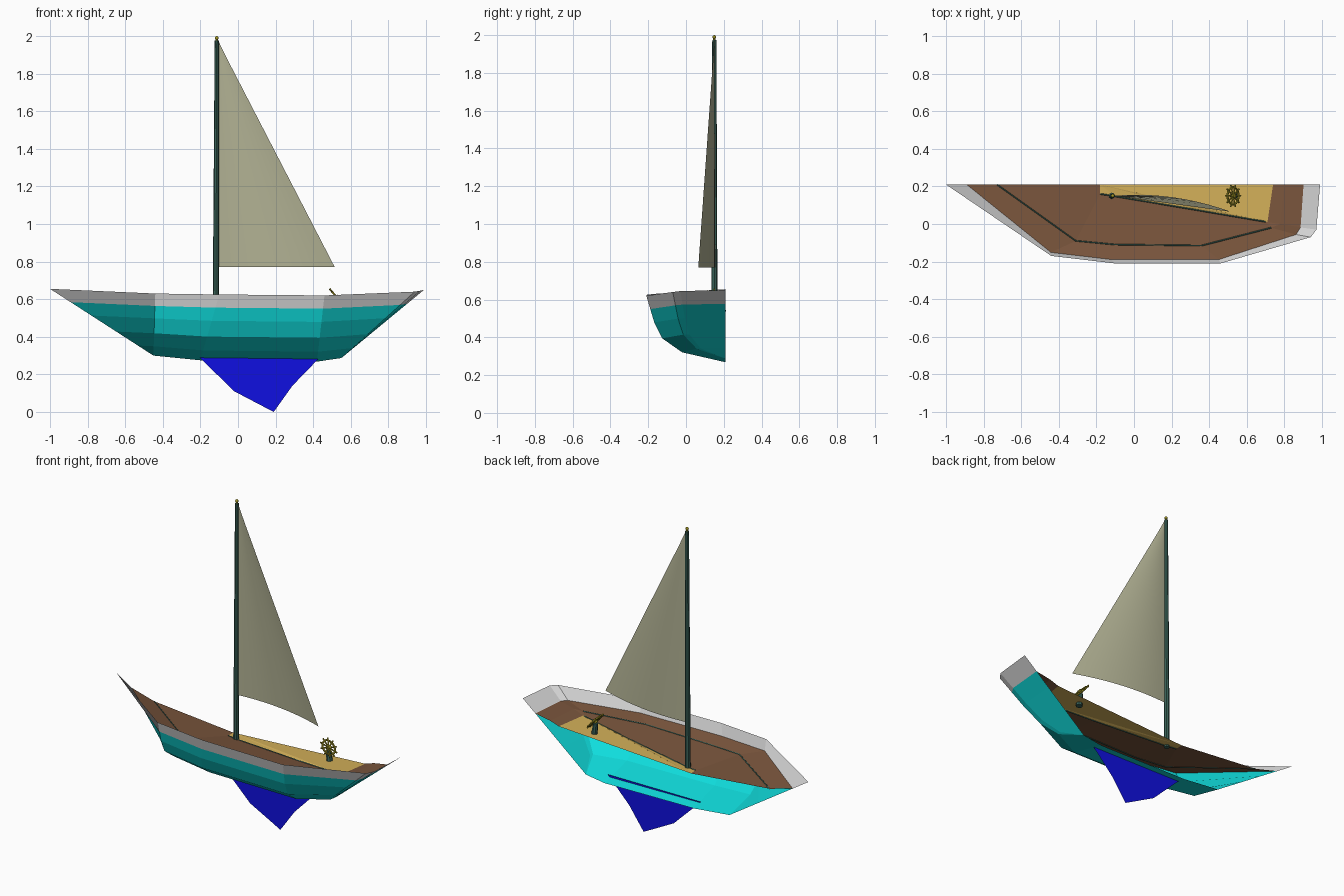
import bpy, math
from mathutils import Vector, Matrix

if "Cube" in bpy.data.objects:
    bpy.data.objects.remove(bpy.data.objects["Cube"], do_unlink=True)


def material(name, r, g, b):
    m = bpy.data.materials.new(name)
    m.use_nodes = True
    m.diffuse_color = (r, g, b, 1)
    node = next(n for n in m.node_tree.nodes if n.type == "BSDF_PRINCIPLED")
    node.inputs["Base Color"].default_value = (r, g, b, 1)
    return m


white = material("white paint", .75, .75, .75)
cyan = material("cyan paint", .005, .72, .72)
blue = material("blue paint", .005, .005, .75)
brown = material("brown wood", .19, .09, .045)
tan = material("pale wood", .65, .43, .1)
green = material("dark green", .04, .12, .095)
brass = material("brass", .36, .31, .02)
canvas = material("sail cloth", .45, .45, .3)


def add_mesh(name, verts, faces, mats, indices=None):
    mesh = bpy.data.meshes.new(name)
    mesh.from_pydata(verts, [], faces)
    for m in mats:
        mesh.materials.append(m)
    if indices:
        for poly, i in zip(mesh.polygons, indices):
            poly.material_index = i
    mesh.update()
    ob = bpy.data.objects.new(name, mesh)
    bpy.context.collection.objects.link(ob)
    return ob


def grid_faces(rows, cols):
    return [(r * cols + c, r * cols + c + 1, (r + 1) * cols + c + 1, (r + 1) * cols + c)
            for r in range(rows - 1) for c in range(cols - 1)]


def rod(name, start, end, r1, r2, mat, sides=8):
    start, end = Vector(start), Vector(end)
    axis = end - start
    bpy.ops.mesh.primitive_cone_add(vertices=sides, radius1=r1, radius2=r2, depth=axis.length,
                                    location=(start + end) / 2,
                                    rotation=axis.to_track_quat("Z", "Y").to_euler())
    ob = bpy.context.object
    ob.name = name
    ob.data.materials.append(mat)
    return ob


def trim(name, points, mat):
    curve = bpy.data.curves.new(name, "CURVE")
    curve.dimensions = "3D"
    curve.bevel_depth = .004
    curve.bevel_resolution = 0
    spline = curve.splines.new("POLY")
    spline.points.add(len(points) - 1)
    for p, co in zip(spline.points, points):
        p.co = (*co, 1)
    curve.materials.append(mat)
    ob = bpy.data.objects.new(name, curve)
    bpy.context.collection.objects.link(ob)


# Half hull: gunwale points lofted down to the bottom along one section shape
CUT = .21
gunwale = [(-1, CUT, .655), (-.44, -.17, .63), (-.1, -.21, .625), (.46, -.21, .62),
           (.94, -.07, .64), (.97, -.03, .645), (.99, CUT, .65)]
bottom = [(-.45, .3), (-.45, .3), (-.2, .275), (.42, .268), (.55, .287), (.55, .287), (.55, .287)]
section = [(1, 1), (.95, .8), (.9, .6), (.8, .36), (.55, .15), (0, 0)]
levels = []
for out, up in section:
    levels.append([(bx + (x - bx) * up, CUT + (y - CUT) * out, bz + (z - bz) * up)
                   for (x, y, z), (bx, bz) in zip(gunwale, bottom)])
n = len(gunwale)
faces = grid_faces(len(section), n)
add_mesh("hull", sum(levels, []), faces, [white, cyan],
         [0 if f[0] < n - 1 else 1 for f in faces])

# Deck: sloping border, inner deck and sunken cockpit floor
edge = levels[1]
inner = [(-.73, CUT, .54), (-.31, -.09, .53), (-.1, -.11, .525), (.36, -.115, .53),
         (.73, -.02, .55), (.78, 0, .56), (.8, CUT, .56)]
cockpit = [(-.18, CUT, .49), (-.18, .16, .49), (-.1, .147, .49), (.36, .07, .515),
           (.7, .012, .54), (.71, .01, .54), (.74, CUT, .54)]
add_mesh("deck", edge + inner + cockpit, grid_faces(3, n), [brown])
fan = [(0, i, i + 1) for i in range(1, n - 1)]
add_mesh("cockpit_floor", cockpit, fan, [tan])
trim("deck_seam", inner[:5], green)
trim("cockpit_edge", cockpit[1:5], green)

# Keel fin: thin sheet
MID = .15
fin = [(-.21, .295), (-.02, .11), (.19, 0), (.29, .14), (.44, .295)]
add_mesh("keel", [(x, MID, z) for x, z in fin], [tuple(range(len(fin)))], [blue])

# Mast and its finial
rod("mast", (-.118, MID, .48), (-.113, MID, 1.975), .017, .011, green)
rod("finial_stem", (-.113, MID, 1.97), (-.113, MID, 1.985), .006, .006, brass)
bpy.ops.mesh.primitive_uv_sphere_add(segments=10, ring_count=6, radius=.01,
                                     location=(-.113, MID, 1.99))
bpy.context.object.name = "finial"
bpy.context.object.data.materials.append(brass)

# Sail: bellied triangle
ROWS, COLS = 13, 11
verts = []
for r in range(ROWS):
    t = r / (ROWS - 1)
    for c in range(COLS):
        u = c / (COLS - 1)
        w = max(1 - t, .004)
        y = MID + w * (-.085 * u + .14 * u * (1 - u))
        verts.append((-.105 + .62 * u * w, y, .77 + 1.2 * t))
sail = add_mesh("sail", verts, grid_faces(ROWS, COLS), [canvas])
for p in sail.data.polygons:
    p.use_smooth = True

# Steering wheel on a pedestal
rod("wheel_pedestal", (.535, MID, .51), (.525, MID, .595), .02, .014, green)
tilt = math.radians(50)
centre = Vector((.527, MID, .608))
turn = Matrix.Rotation(tilt, 3, "Y")
bpy.ops.mesh.primitive_torus_add(major_radius=.046, minor_radius=.006, major_segments=24,
                                 minor_segments=6, location=centre, rotation=(0, tilt, 0))
bpy.context.object.name = "wheel_rim"
bpy.context.object.data.materials.append(brass)
axle = turn @ Vector((0, 0, .012))
rod("wheel_hub", centre - axle, centre + axle, .012, .012, brass)
SPOKES = 10
for i in range(SPOKES):
    a = math.tau * i / SPOKES
    tip = turn @ Vector((math.cos(a), math.sin(a), 0))
    rod(f"wheel_spoke_{i}", centre, centre + tip * .062, .004, .005, brass, 6)
